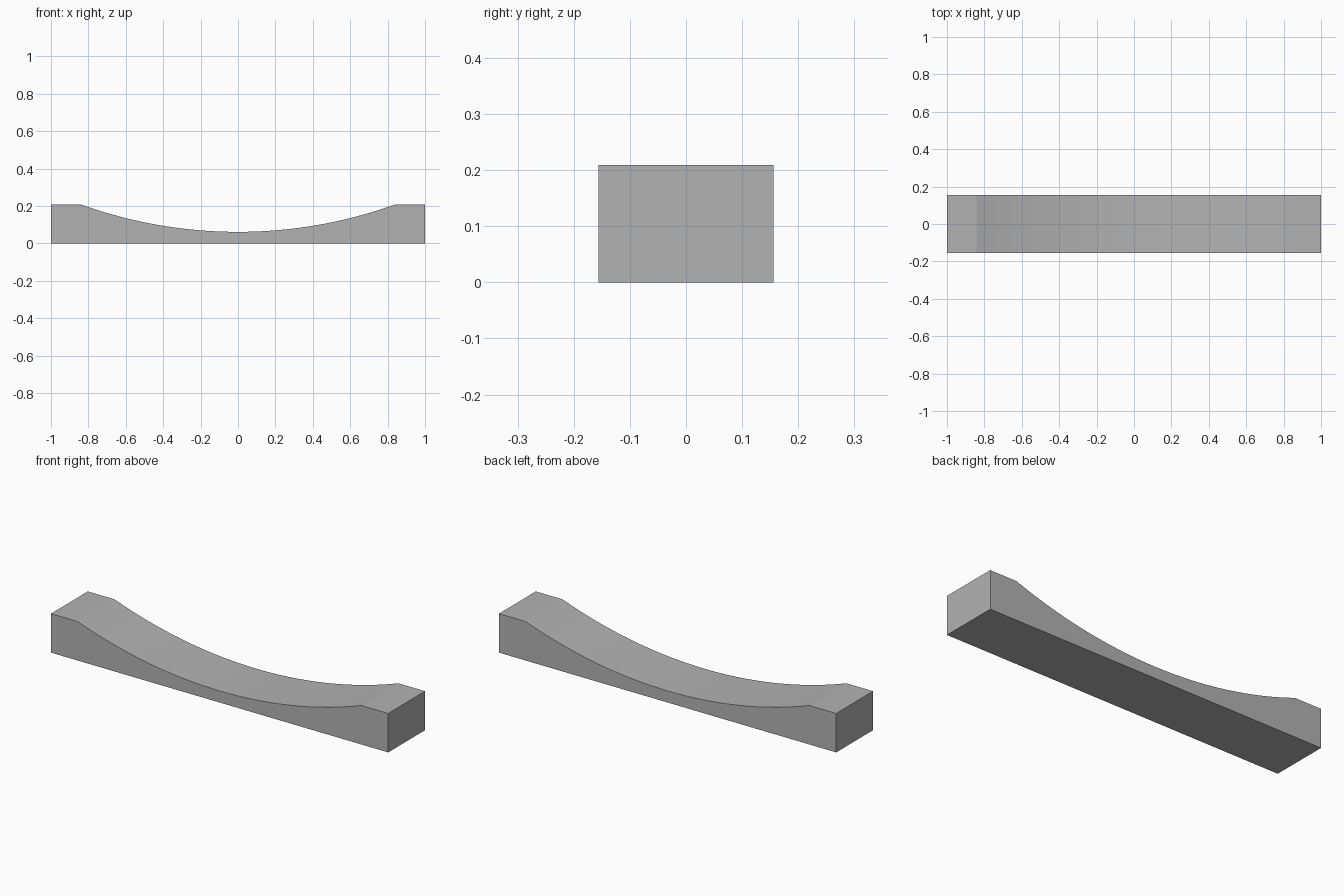
import bpy
import bmesh
import math

cube = bpy.data.objects.get("Cube")
if cube:
    bpy.data.objects.remove(cube, do_unlink=True)

HALF_WIDTH, HEIGHT = 0.156, 0.209
ARC_HALF, ARC_LOW, SEGMENTS = 0.842, 0.062, 32


def make_material(name, colour):
    mat = bpy.data.materials.new(name)
    mat.use_nodes = True
    mat.diffuse_color = colour
    mat.node_tree.nodes["Principled BSDF"].inputs["Base Color"].default_value = colour
    return mat


# Side profile: flat base, raised flat ends and a shallow circular hollow
sag = HEIGHT - ARC_LOW
radius = (ARC_HALF ** 2 + sag ** 2) / (2 * sag)
sweep = math.asin(ARC_HALF / radius)
angles = [sweep * (1 - 2 * i / SEGMENTS) for i in range(SEGMENTS + 1)]
hollow = [(radius * math.sin(a), ARC_LOW + radius * (1 - math.cos(a))) for a in angles]
profile = [(-1, 0), (1, 0), (1, HEIGHT), *hollow, (-1, HEIGHT)]

# Extrude the profile across the depth
bm = bmesh.new()
face = bm.faces.new([bm.verts.new((x, -HALF_WIDTH, z)) for x, z in profile])
extruded = bmesh.ops.extrude_face_region(bm, geom=[face])
back = [v for v in extruded["geom"] if isinstance(v, bmesh.types.BMVert)]
bmesh.ops.translate(bm, verts=back, vec=(0, 2 * HALF_WIDTH, 0))
bmesh.ops.recalc_face_normals(bm, faces=bm.faces)

mesh = bpy.data.meshes.new("curved_beam")
bm.to_mesh(mesh)
bm.free()
beam = bpy.data.objects.new("curved_beam", mesh)
bpy.context.collection.objects.link(beam)
mesh.materials.append(make_material("plain_grey", (0.45, 0.45, 0.45, 1)))

# Smooth the hollow, keep the corners sharp
bpy.context.view_layer.objects.active = beam
beam.select_set(True)
bpy.ops.object.shade_smooth_by_angle(angle=math.radians(10))
